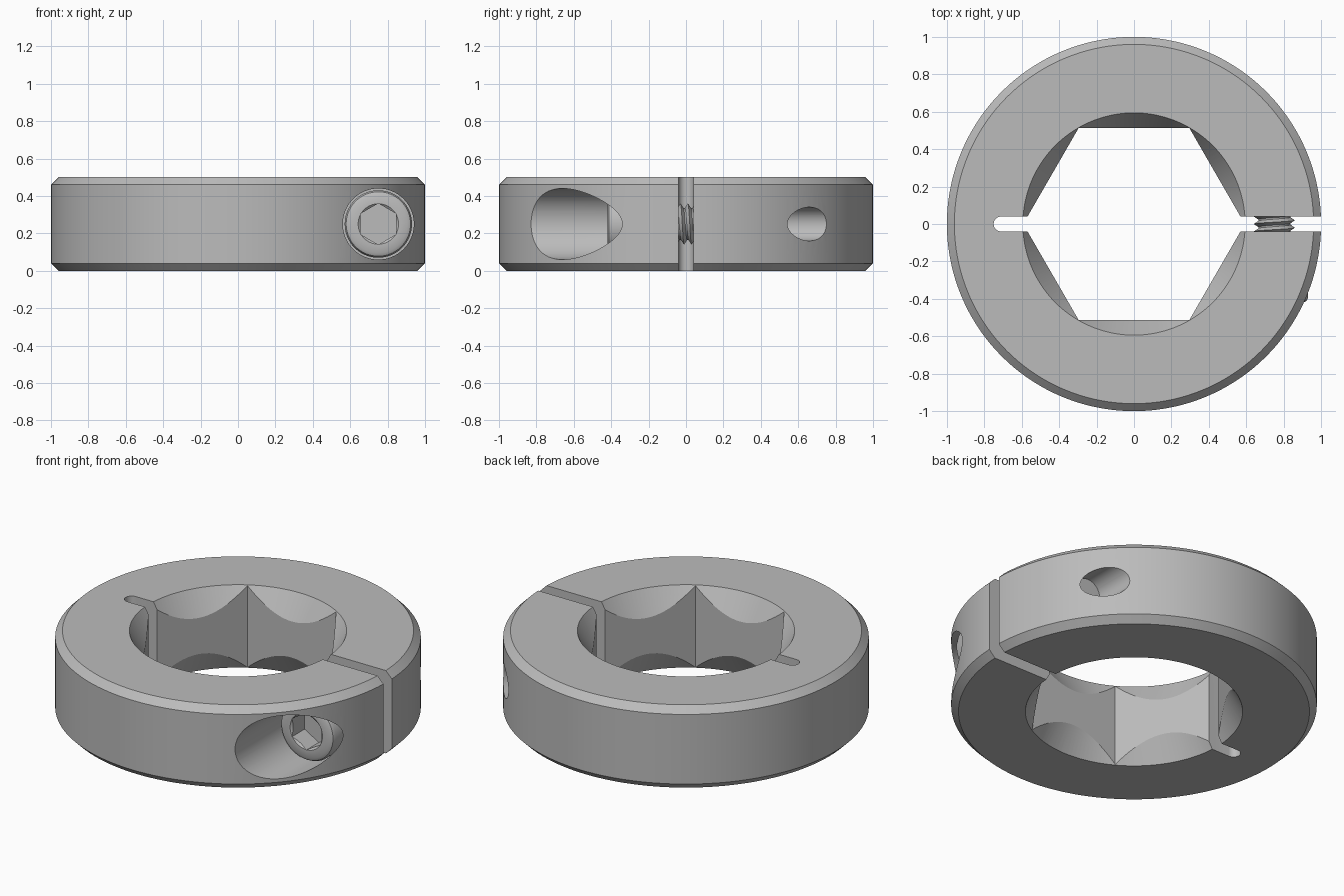
import bpy, bmesh
from math import pi, cos, sin, radians
from mathutils import Matrix

if "Cube" in bpy.data.objects:
    bpy.data.objects.remove(bpy.data.objects["Cube"])

steel = bpy.data.materials.new("grey steel")
steel.use_nodes = True
GREY = (0.5, 0.5, 0.5, 1)
steel.diffuse_color = GREY
steel.node_tree.nodes["Principled BSDF"].inputs["Base Color"].default_value = GREY

# Screw axis: local +z points to the front (-y)
SCREW = Matrix.Translation((0.75, 0, 0.25)) @ Matrix.Rotation(pi / 2, 4, 'X')
H = 0.5


def make_object(name, bm, matrix=Matrix()):
    bmesh.ops.recalc_face_normals(bm, faces=bm.faces)
    bm.transform(matrix)
    mesh = bpy.data.meshes.new(name)
    bm.to_mesh(mesh)
    bm.free()
    mesh.materials.append(steel)
    obj = bpy.data.objects.new(name, mesh)
    bpy.context.collection.objects.link(obj)
    return obj


def lathe(name, profile, segs=64, matrix=Matrix()):
    """Solid of revolution from (radius, height) points starting and ending on the axis."""
    bm = bmesh.new()
    verts = [bm.verts.new((r, 0, h)) for r, h in profile]
    edges = [bm.edges.new(pair) for pair in zip(verts, verts[1:])]
    bmesh.ops.spin(bm, geom=verts + edges, cent=(0, 0, 0), axis=(0, 0, 1),
                   angle=2 * pi, steps=segs, use_duplicate=False)
    bmesh.ops.remove_doubles(bm, verts=bm.verts, dist=1e-5)
    return make_object(name, bm, matrix)


def cone(name, r0, h0, r1, h1, segs=64, matrix=Matrix()):
    return lathe(name, [(0, h0), (r0, h0), (r1, h1), (0, h1)], segs, matrix)


def prism(name, points, z0, z1):
    bm = bmesh.new()
    face = bm.faces.new([bm.verts.new((x, y, z0)) for x, y in points])
    top = bmesh.ops.extrude_face_region(bm, geom=[face])["geom"]
    bmesh.ops.translate(bm, vec=(0, 0, z1 - z0),
                        verts=[v for v in top if isinstance(v, bmesh.types.BMVert)])
    return make_object(name, bm)


def cut(obj, cutter):
    cutter.hide_render = True
    mod = obj.modifiers.new("cut", 'BOOLEAN')
    mod.operation = 'DIFFERENCE'
    mod.solver = 'EXACT'
    mod.object = cutter
    bpy.context.view_layer.objects.active = obj
    bpy.ops.object.modifier_apply(modifier=mod.name)
    bpy.data.objects.remove(cutter)


def smooth(obj, angle=20):
    bpy.ops.object.select_all(action='DESELECT')
    obj.select_set(True)
    bpy.context.view_layer.objects.active = obj
    bpy.ops.object.shade_smooth_by_angle(angle=radians(angle))


# Collar body with chamfered rims
collar = lathe("clamp_collar", [(0, 0), (0.96, 0), (1, 0.04), (1, H - 0.04),
                                (0.96, H), (0, H)], 144)

# Hexagonal bore, with a conical lead-in at each end
cut(collar, cone("bore_cutter", 0.592, -0.2, 0.592, H + 0.2, 6))
SLOPE = 0.577
for end, way in ((H, 1), (0, -1)):
    cut(collar, cone("lead_in_cutter", 0.594 + 0.05 * SLOPE, end + 0.05 * way,
                     0.594 - 0.2 * SLOPE, end - 0.2 * way, 144))

# Clamping slit through the +x side, and round-ended relief slit opposite
cut(collar, prism("slit_cutter", [(0.3, -0.04), (1.2, -0.04), (1.2, 0.04), (0.3, 0.04)],
                  -0.2, H + 0.2))
arc = [pi / 2 + pi * i / 16 for i in range(17)]
cut(collar, prism("relief_cutter", [(-0.3, -0.04), (-0.3, 0.04)] +
                  [(-0.71 + 0.04 * cos(a), 0.04 * sin(a)) for a in arc], -0.2, H + 0.2))

# Screw holes: counterbore, clearance hole, tapped hole
for radius, front, back in ((0.19, 1.2, 0.2), (0.115, 0.3, 0), (0.09, 0.02, -1.2)):
    cut(collar, cone("hole_cutter", radius, back, radius, front, 64, SCREW))
smooth(collar)

# Screw head with a hexagonal socket
head = lathe("screw_head", [(0, 0.202), (0.18, 0.202), (0.18, 0.395), (0.172, 0.411),
                            (0.155, 0.42), (0, 0.42)], 64, SCREW)
cut(head, cone("socket_cutter", 0.11, 0.3, 0.11, 0.6, 6,
               SCREW @ Matrix.Rotation(pi / 2, 4, 'Z')))
cut(head, cone("socket_lead_in_cutter", 0.09, 0.405, 0.132, 0.44, 64, SCREW))
smooth(head, 35)

# Screw shank
smooth(cone("screw_shank", 0.086, -0.5, 0.086, 0.21, 48, SCREW))

# Helical thread where the screw crosses the slit
STEPS, TURNS, PITCH = 40, 5, 0.04
bm = bmesh.new()
strands = []
for radius, shift in ((0.11, 0), (0.08, PITCH / 2)):
    strand = []
    for i in range(STEPS * TURNS + 1):
        a = 2 * pi * i / STEPS
        height = PITCH * (i / STEPS - TURNS / 2) + shift
        strand.append(bm.verts.new((radius * cos(a), radius * sin(a), height)))
    strands.append(strand)
crest, root = strands
for i in range(STEPS * TURNS):
    bm.faces.new((crest[i], crest[i + 1], root[i + 1], root[i]))
    j = i + STEPS
    if j < STEPS * TURNS:
        bm.faces.new((root[i], root[i + 1], crest[j + 1], crest[j]))
smooth(make_object("screw_thread", bm, SCREW))
